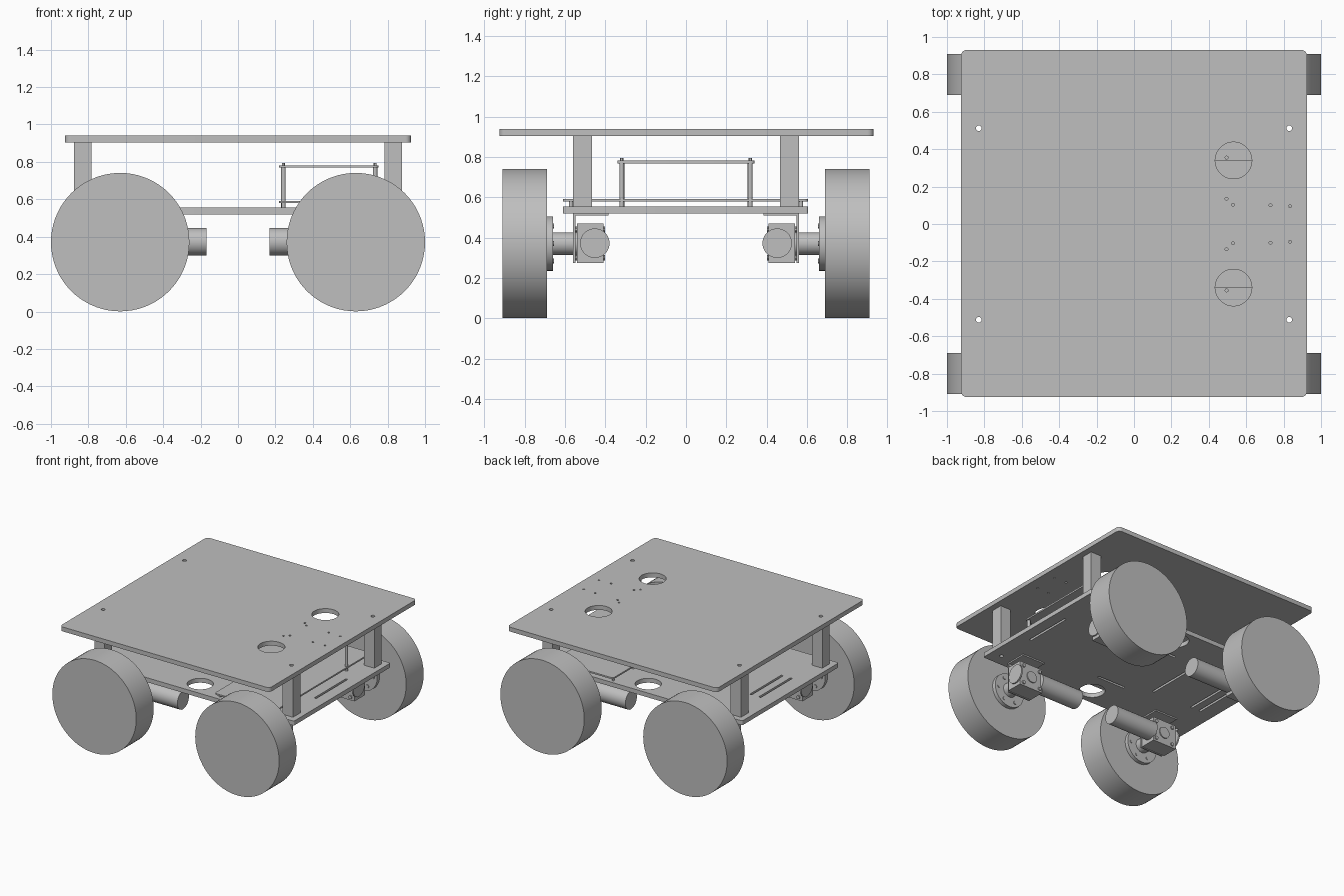
import bpy, math
from mathutils import Matrix

if "Cube" in bpy.data.objects:
    bpy.data.objects.remove(bpy.data.objects["Cube"])

grey = bpy.data.materials.new("plain grey")
grey.diffuse_color = (0.52, 0.52, 0.52, 1)
grey.use_nodes = True
grey.node_tree.nodes["Principled BSDF"].inputs["Base Color"].default_value = grey.diffuse_color


def finish(ob, name, smooth=False):
    ob.name = name
    ob.data.materials.clear()
    ob.data.materials.append(grey)
    if smooth:
        bpy.ops.object.select_all(action='DESELECT')
        ob.select_set(True)
        bpy.context.view_layer.objects.active = ob
        bpy.ops.object.shade_smooth_by_angle(angle=math.radians(30))
    return ob


def box(name, x0, x1, y0, y1, z0, z1):
    bpy.ops.mesh.primitive_cube_add(
        size=1, location=((x0 + x1) / 2, (y0 + y1) / 2, (z0 + z1) / 2))
    ob = bpy.context.object
    ob.data.transform(Matrix.Diagonal(
        (abs(x1 - x0), abs(y1 - y0), abs(z1 - z0), 1)))
    return finish(ob, name)


def cyl(name, axis, center, r, length, n=32):
    rot = {'x': (0, math.pi / 2, 0), 'y': (math.pi / 2, 0, 0), 'z': (0, 0, 0)}[axis]
    bpy.ops.mesh.primitive_cylinder_add(
        vertices=n, radius=r, depth=length, location=center, rotation=rot)
    return finish(bpy.context.object, name, True)


def rounded(x0, x1, y0, y1, r, n=6):
    """Outline of a rectangle with rounded corners."""
    pts = []
    corners = [(x1 - r, y1 - r), (x0 + r, y1 - r), (x0 + r, y0 + r), (x1 - r, y0 + r)]
    for k, (cx, cy) in enumerate(corners):
        for i in range(n + 1):
            a = math.pi / 2 * (k + i / n)
            pts.append((cx + r * math.cos(a), cy + r * math.sin(a)))
    return pts


def circle(x, y, r, n=16):
    return [(x + r * math.cos(2 * math.pi * i / n),
             y + r * math.sin(2 * math.pi * i / n)) for i in range(n)]


def plate(name, outline, holes, z0, z1):
    """Filled flat profile with holes, extruded from z0 to z1."""
    cu = bpy.data.curves.new(name, 'CURVE')
    cu.dimensions = '2D'
    cu.fill_mode = 'BOTH'
    cu.extrude = (z1 - z0) / 2
    for pts in [outline] + holes:
        s = cu.splines.new('POLY')
        s.points.add(len(pts) - 1)
        for p, (x, y) in zip(s.points, pts):
            p.co = (x, y, 0, 1)
        s.use_cyclic_u = True
    ob = bpy.data.objects.new(name, cu)
    bpy.context.collection.objects.link(ob)
    ob.location.z = (z0 + z1) / 2
    bpy.ops.object.select_all(action='DESELECT')
    ob.select_set(True)
    bpy.context.view_layer.objects.active = ob
    bpy.ops.object.convert(target='MESH')
    return finish(bpy.context.object, name, True)


SIDES = [(sx, sy) for sx in (-1, 1) for sy in (-1, 1)]
post_holes = [circle(0.83 * sx, 0.512 * sy, 0.015) for sx, sy in SIDES]

# Top deck with two cable openings and small screw holes
small = [circle(x, y * s, 0.008, 10) for s in (-1, 1)
         for x, y in ((0.495, 0.135), (0.53, 0.103), (0.73, 0.1), (0.835, 0.095))]
openings = [circle(0.532, 0.34 * s, 0.098, 40) for s in (-1, 1)]
plate("top_deck", rounded(-0.925, 0.925, -0.925, 0.93, 0.03),
      post_holes + small + openings, 0.905, 0.94)

# Lower chassis plate with cable openings and slots
cuts = [circle(0, 0.475 * s, 0.095, 40) for s in (-1, 1)]
cuts += [rounded(x - 0.009, x + 0.009, -0.2, 0.2, 0.008, 3)
         for x in (-0.79, -0.71, -0.35, 0.82)]
cuts += [rounded(-0.15, 0.1, 0.29 * s - 0.009, 0.29 * s + 0.009, 0.008, 3)
         for s in (-1, 1)]
plate("chassis_plate", rounded(-0.92, 0.92, -0.61, 0.605, 0.01),
      post_holes + cuts, 0.52, 0.555)

# Two stacked equipment boards
dots = [circle(0.495, 0.355 * s, 0.008, 10) for s in (-1, 1)]
plate("lower_board", rounded(0.22, 0.75, -0.61, 0.605, 0.02), dots, 0.58, 0.592)
plate("upper_board", rounded(0.22, 0.75, -0.34, 0.34, 0.02), [], 0.769, 0.782)

# Thin rods carrying the upper board, short spacers under the lower board
for x in (0.243, 0.733):
    for s in (-1, 1):
        cyl("board_rod", 'z', (x, 0.318 * s, 0.662), 0.012, 0.214, 16)
        cyl("rod_tip", 'z', (x, 0.318 * s, 0.787), 0.008, 0.014, 12)
        cyl("board_spacer", 'z', (x, 0.57 * s, 0.5675), 0.01, 0.025, 12)

for sx, sy in SIDES:
    # Hollow square post between the plates
    px, py = 0.83 * sx, 0.512 * sy
    square = [(px + a * 0.046, py + b * 0.047)
              for a, b in ((-1, -1), (1, -1), (1, 1), (-1, 1))]
    plate("post", square, [circle(px, py, 0.015)], 0.555, 0.905)

    # Wheel, flange with bolts, and shaft
    wx, z = 0.63 * sx, 0.371
    cyl("wheel", 'y', (wx, 0.8 * sy, z), 0.37, 0.22, 72)
    cyl("hub_flange", 'y', (wx, 0.675 * sy, z), 0.135, 0.03, 40)
    for i in range(6):
        a = math.pi / 3 * i
        cyl("flange_bolt", 'y', (wx + 0.1 * math.cos(a), 0.658 * sy,
                                 z + 0.1 * math.sin(a)), 0.013, 0.008, 10)
    cyl("wheel_shaft", 'y', (wx, 0.6 * sy, z), 0.056, 0.13)

    # Gearbox with cover and screws
    box("gearbox", 0.53 * sx, 0.74 * sx, 0.41 * sy, 0.54 * sy, 0.275, 0.47)
    cyl("gearbox_cover", 'y', (wx, 0.408 * sy, z), 0.045, 0.012, 24)
    for a in (-1, 1):
        for b in (-1, 1):
            for y in (0.407, 0.543):
                cyl("gearbox_screw", 'y', (wx + 0.075 * a, y * sy, z + 0.07 * b),
                    0.014, 0.012, 10)

    # Motor pointing to the middle
    cyl("motor", 'x', (0.355 * sx, 0.452 * sy, 0.373), 0.073, 0.375, 40)
    cyl("motor_end_cap", 'x', (0.745 * sx, 0.452 * sy, 0.373), 0.073, 0.012, 40)

    # Angle bracket hanging the gearbox from the chassis
    box("bracket_side", 0.53 * sx, 0.73 * sx, 0.547 * sy, 0.559 * sy, 0.275, 0.52)
    box("bracket_top", 0.53 * sx, 0.73 * sx, 0.385 * sy, 0.559 * sy, 0.509, 0.52)
